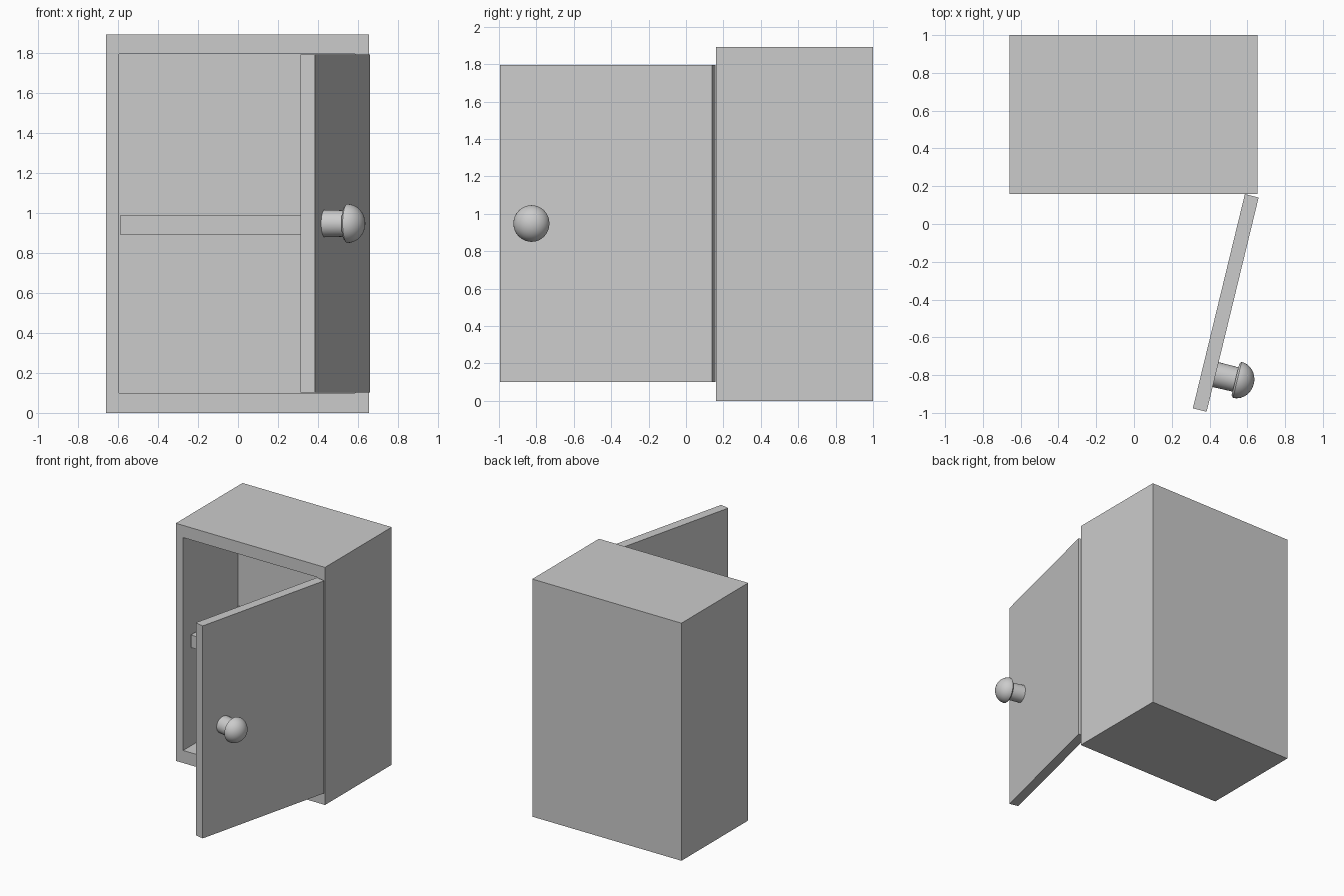
import bpy, bmesh
from math import radians, sin, cos, pi
from mathutils import Matrix

if "Cube" in bpy.data.objects:
    bpy.data.objects.remove(bpy.data.objects["Cube"])


def finish(name, bm, matrix=None):
    bmesh.ops.recalc_face_normals(bm, faces=bm.faces)
    mesh = bpy.data.meshes.new(name)
    bm.to_mesh(mesh)
    bm.free()
    ob = bpy.data.objects.new(name, mesh)
    bpy.context.collection.objects.link(ob)
    if matrix:
        ob.matrix_world = matrix
    return ob


def box_bm(lo, hi):
    bm = bmesh.new()
    bmesh.ops.create_cube(bm, size=1)
    for v in bm.verts:
        for i in range(3):
            v.co[i] = hi[i] if v.co[i] > 0 else lo[i]
    return bm


X0, X1, FRONT, BACK, TOP = -0.66, 0.655, 0.16, 1.0, 1.893
IN_X0, IN_X1, IN_Z0, IN_Z1, IN_BACK = -0.595, 0.585, 0.10, 1.796, 0.85

# Cabinet body: solid box with its front face inset and pushed inwards
bm = box_bm((X0, FRONT, 0), (X1, BACK, TOP))
bm.normal_update()
face = min(bm.faces, key=lambda f: f.calc_center_median().y)
bmesh.ops.inset_region(bm, faces=[face], thickness=0.06)
for v in face.verts:
    v.co.x = IN_X0 if v.co.x < 0 else IN_X1
    v.co.z = IN_Z0 if v.co.z < TOP / 2 else IN_Z1
res = bmesh.ops.extrude_discrete_faces(bm, faces=[face])
for v in res["faces"][0].verts:
    v.co.y = IN_BACK
finish("cabinet_body", bm)

# Shelf inside
finish("shelf", box_bm((-0.587, 0.245, 0.89), (0.577, IN_BACK, 0.99)))

# Door, modelled closed and swung open about its hinge corner
swing = Matrix.Translation((0.587, 0.158, 0)) @ Matrix.Rotation(radians(76.35), 4, 'Z')
finish("door", box_bm((-1.167, -0.075, 0.102), (0, 0, 1.795)), swing)

# Knob: turned profile (radius, distance from door), stem then domed head
profile = [(0, -0.01), (0.068, -0.01), (0.066, 0.108), (0.086, 0.108)]
profile += [(0.098 * cos(a), 0.118 + 0.09 * sin(a))
            for a in (i * pi / 20 for i in range(10))] + [(0, 0.208)]
bm = bmesh.new()
verts = [bm.verts.new((r, 0, d)) for r, d in profile]
edges = [bm.edges.new(pair) for pair in zip(verts, verts[1:])]
bmesh.ops.spin(bm, geom=verts + edges, cent=(0, 0, 0), axis=(0, 0, 1),
               angle=2 * pi, steps=32, use_merge=False)
bmesh.ops.remove_doubles(bm, verts=bm.verts, dist=0.0005)
place = swing @ Matrix.Translation((-0.965, -0.075, 0.948)) @ Matrix.Rotation(pi / 2, 4, 'X')
knob = finish("door_knob", bm, place)
bpy.context.view_layer.objects.active = knob
knob.select_set(True)
bpy.ops.object.shade_smooth_by_angle(angle=radians(35))
